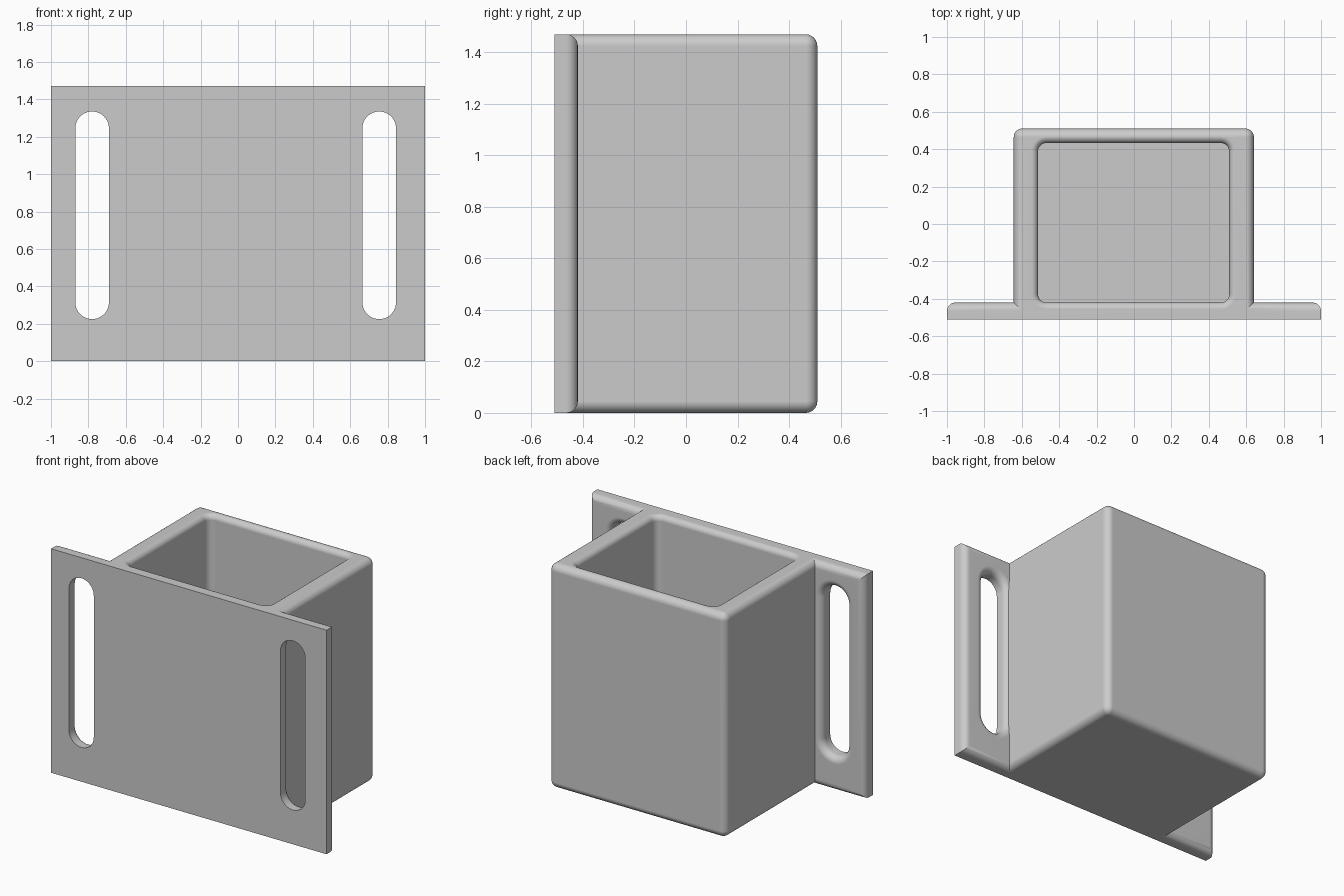
import bpy, bmesh
from math import sin, cos, pi, radians
from mathutils import Vector

cube = bpy.data.objects.get("Cube")
if cube:
    bpy.data.objects.remove(cube, do_unlink=True)

FRONT, PLATE_BACK, BACK, TOP = -0.51, -0.42, 0.51, 1.47
ROUND = 0.045
STEPS = 6

grey = bpy.data.materials.new("plain_grey")
grey.use_nodes = True
grey.diffuse_color = (0.6, 0.6, 0.6, 1)
grey.node_tree.nodes["Principled BSDF"].inputs["Base Color"].default_value = (0.6, 0.6, 0.6, 1)


def ring(u0, u1, v0, v1, r, grow):
    """Rounded rectangle outline, grown outward (or shrunk if negative)."""
    rad = max(r + grow, 0)
    u0, u1, v0, v1 = u0 - grow + rad, u1 + grow - rad, v0 - grow + rad, v1 + grow - rad
    points = []
    for k, (u, v) in enumerate(((u1, v1), (u0, v1), (u0, v0), (u1, v0))):
        for i in range(STEPS * 2 + 1):
            a = pi / 2 * (k + i / (STEPS * 2))
            points.append((u + rad * cos(a), v + rad * sin(a)))
    return points


def loft(name, rect, r, levels, axis):
    """Solid through rounded rectangles at (position, growth) levels along an axis."""
    bm = bmesh.new()
    rings = []
    for p, grow in levels:
        rings.append([bm.verts.new((u, v, p) if axis == "z" else (u, p, v))
                      for u, v in ring(*rect, r, grow)])
    n = len(rings[0])
    for a, b in zip(rings, rings[1:]):
        for i in range(n):
            j = (i + 1) % n
            bm.faces.new((a[i], a[j], b[j], b[i]))
    bm.faces.new(rings[0])
    bm.faces.new(rings[-1])
    bmesh.ops.remove_doubles(bm, verts=bm.verts, dist=1e-5)
    bmesh.ops.recalc_face_normals(bm, faces=bm.faces)
    mesh = bpy.data.meshes.new(name)
    bm.to_mesh(mesh)
    bm.free()
    mesh.materials.append(grey)
    obj = bpy.data.objects.new(name, mesh)
    bpy.context.collection.objects.link(obj)
    return obj


def arc(r):
    return [(r * sin(pi / 2 * i / STEPS), r * (1 - cos(pi / 2 * i / STEPS)))
            for i in range(STEPS + 1)]


def combine(target, other, operation):
    """Apply a boolean and remove the tool object."""
    bpy.context.view_layer.objects.active = target
    mod = target.modifiers.new("combine", "BOOLEAN")
    mod.operation, mod.object, mod.solver = operation, other, "EXACT"
    bpy.ops.object.modifier_apply(modifier=mod.name)
    bpy.data.objects.remove(other, do_unlink=True)


# Mounting plate: sharp front, rounded back rim
edge = PLATE_BACK - ROUND
plate = loft("pocket_bracket", (-1, 1, 0, TOP), 0,
             [(FRONT, 0)] + [(edge + d, -g) for d, g in arc(ROUND)], "y")

# Long slots, flared at the back
for x in (-0.78, 0.755):
    flare = [(edge + d, g) for d, g in arc(ROUND)]
    slot = loft("slot_cutter", (x - 0.09, x + 0.09, 0.225, 1.335), 0.09,
                [(FRONT - 0.1, 0)] + flare + [(PLATE_BACK + 0.1, ROUND)], "y")
    combine(plate, slot, "DIFFERENCE")

# Box body with rounded edges, cut square at the front
curve = arc(ROUND)
bottom = [(ROUND - d, -g) for d, g in reversed(curve)]
top = [(TOP - ROUND + d, -g) for d, g in curve]
body = loft("box_body", (-0.643, 0.641, FRONT - 0.2, BACK), ROUND, bottom + top, "z")
bm = bmesh.new()
bm.from_mesh(body.data)
cut = bmesh.ops.bisect_plane(bm, geom=bm.verts[:] + bm.edges[:] + bm.faces[:],
                             plane_co=Vector((0, FRONT, 0)), plane_no=Vector((0, -1, 0)),
                             clear_outer=True)
bmesh.ops.holes_fill(bm, edges=[e for e in bm.edges if e.is_boundary])
bmesh.ops.recalc_face_normals(bm, faces=bm.faces)
bm.to_mesh(body.data)
bm.free()
combine(plate, body, "UNION")

# Open pocket with a softened rim
rim = 0.035
cavity = loft("pocket_cutter", (-0.513, 0.509, PLATE_BACK, 0.433), ROUND,
              [(0.09, 0)] + [(TOP - rim + d, g) for d, g in arc(rim)] + [(TOP + 0.1, rim)], "z")
combine(plate, cavity, "DIFFERENCE")

# Smooth fillets, flat large faces
bpy.ops.object.select_all(action="DESELECT")
plate.select_set(True)
bpy.context.view_layer.objects.active = plate
bpy.ops.object.shade_smooth_by_angle(angle=radians(30))
weighted = plate.modifiers.new("even_shading", "WEIGHTED_NORMAL")
weighted.keep_sharp = True
